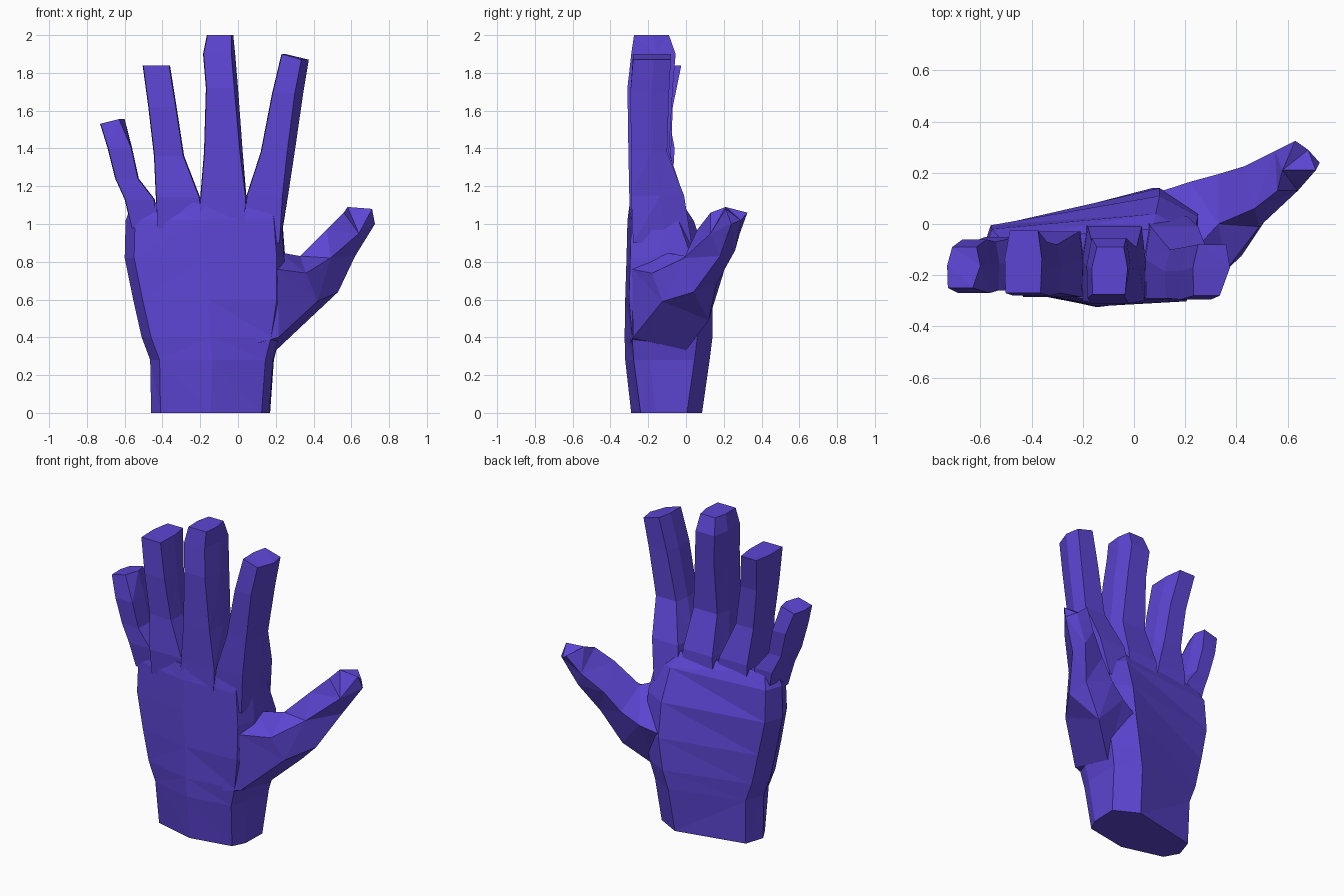
import bpy, bmesh
from mathutils import Vector

skin = bpy.data.materials.new("violet skin")
skin.diffuse_color = (0.11, 0.06, 0.66, 1)


def loft(name, rings):
    """Closed faceted solid through rings of equal point count."""
    bm = bmesh.new()
    rows = [[bm.verts.new(Vector(p)) for p in r] for r in rings]
    n = len(rows[0])
    for a, b in zip(rows, rows[1:]):
        for i in range(n):
            j = (i + 1) % n
            bm.faces.new((a[i], a[j], b[j], b[i]))
    bm.faces.new(rows[0][::-1])
    bm.faces.new(rows[-1])
    bmesh.ops.triangulate(bm, faces=bm.faces[:])
    bmesh.ops.recalc_face_normals(bm, faces=bm.faces[:])
    me = bpy.data.meshes.new(name)
    bm.to_mesh(me)
    bm.free()
    me.materials.append(skin)
    ob = bpy.data.objects.new(name, me)
    bpy.context.collection.objects.link(ob)
    return ob


def palm_ring(z, xl, xr, yf, yl, yr, corner=.02):
    """Eight-sided section: bowed front, back sloping from yl to yr."""
    return [(xl + .05, yf + .07, z), (xl + (xr - xl) * .5, yf, z),
            (xr - .045, yf + corner, z), (xr - .005, yf + .13, z),
            (xr, yr - .08, z), (xr - .15, yr, z),
            (xl + .04, yl, z), (xl, -.13, z)]


def finger_ring(z, xl, xr, yf, yb, inset=.005, dz=0):
    """Six-sided finger section; dz drops the right-hand side."""
    ym = yf * .45 + yb * .55
    return [(xl + .003, yf, z), (xr - inset, yf, z - dz), (xr, ym, z - dz),
            (xr - .015, yb, z - dz), (xl + .02, yb, z), (xl, ym, z)]


# Palm and wrist
hand = loft("hand", [palm_ring(*r) for r in [
    (0.00, -.46, .17, -.29, -.01, .085, .05),
    (0.28, -.465, .19, -.322, .00, .125, .045),
    (0.40, -.51, .22, -.325, .00, .14, .04),
    (0.60, -.555, .25, -.322, .00, .14),
    (0.82, -.60, .25, -.315, -.005, .11),
    (1.02, -.595, .235, -.31, -.02, .04),
    (1.11, -.56, .22, -.298, -.06, -.02),
]])

# Fingers: z, left, right, front, back, right bevel, right drop
fingers = {
    "little_finger": [
        (0.98, -.565, -.42, -.24, -.06),
        (1.13, -.60, -.44, -.26, -.05),
        (1.24, -.65, -.525, -.26, -.07),
        (1.40, -.69, -.56, -.27, -.06),
        (1.53, -.73, -.60, -.25, -.09, .03, -.025)],
    "ring_finger": [
        (0.98, -.43, -.18, -.27, -.03),
        (1.14, -.435, -.20, -.285, -.03),
        (1.36, -.445, -.285, -.27, -.08),
        (1.62, -.475, -.325, -.28, -.07),
        (1.84, -.505, -.36, -.27, -.025)],
    "middle_finger": [
        (0.98, -.21, .04, -.30, .00),
        (1.14, -.20, .045, -.30, -.01),
        (1.38, -.18, .025, -.305, -.09, .015),
        (1.72, -.17, .00, -.31, -.07, .02),
        (1.90, -.185, -.015, -.29, -.055, .02),
        (2.00, -.165, -.025, -.275, -.09, .01)],
    "index_finger": [
        (0.90, .02, .225, -.28, .03),
        (1.15, .045, .265, -.29, -.01, .03),
        (1.38, .12, .30, -.29, -.10, .04),
        (1.69, .18, .345, -.295, -.09, .045),
        (1.90, .23, .375, -.28, -.08, .04, .03)],
}
parts = [loft(n, [finger_ring(*r) for r in rows]) for n, rows in fingers.items()]

# Thumb: each section runs top, front, front low, back low, back
parts.append(loft("thumb", [
    [(.08, -.12, .87), (.06, -.295, .76), (.10, -.295, .37), (.08, .02, .30), (.05, .11, .60)],
    [(.22, -.12, .85), (.21, -.285, .76), (.215, -.28, .40), (.20, .00, .33), (.22, .165, .66)],
    [(.33, .00, .83), (.36, -.18, .74), (.42, -.125, .59), (.37, .12, .49), (.33, .195, .73)],
    [(.47, .06, .97), (.49, -.01, .82), (.53, .04, .64), (.50, .16, .68), (.43, .225, .84)],
    [(.56, .13, 1.06), (.64, .13, .95), (.62, .18, .83), (.59, .26, .86), (.55, .285, .95)],
    [(.58, .21, 1.09), (.71, .21, 1.08), (.725, .24, 1.0), (.68, .29, 1.02), (.63, .325, 1.06)],
]))

# Merge the digits into one continuous skin
for p in parts:
    m = hand.modifiers.new(p.name, "BOOLEAN")
    m.operation, m.solver, m.object = "UNION", "EXACT", p
bpy.context.view_layer.update()
merged = bpy.data.meshes.new_from_object(
    hand.evaluated_get(bpy.context.evaluated_depsgraph_get()))
hand.modifiers.clear()
hand.data = merged
merged.materials.clear()
merged.materials.append(skin)
for f in merged.polygons:
    f.material_index = 0
for p in parts:
    bpy.data.objects.remove(p)
